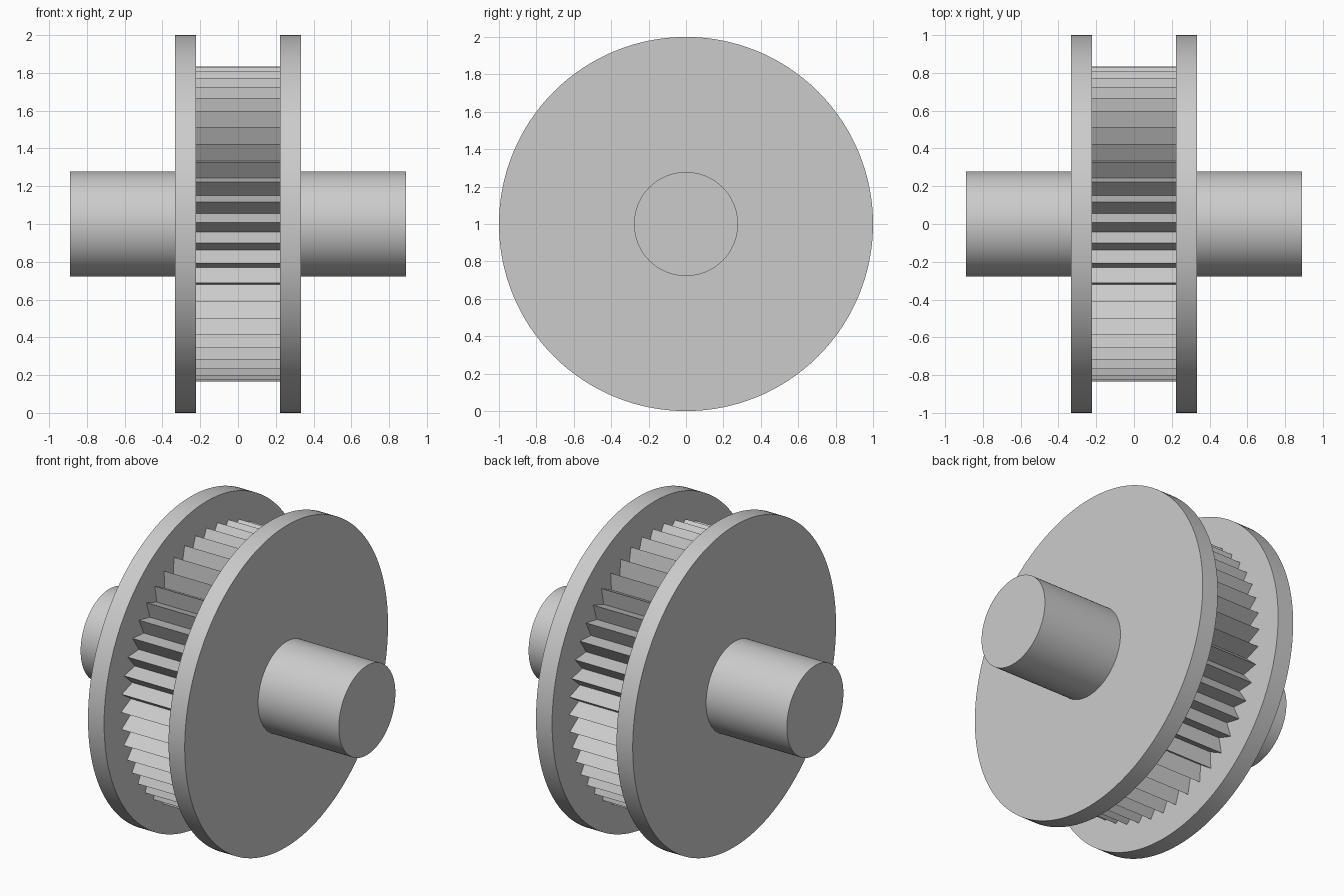
import bpy
import bmesh
from math import sin, cos, pi, radians

cube = bpy.data.objects.get("Cube")
if cube:
    bpy.data.objects.remove(cube, do_unlink=True)

GREY = (0.6, 0.6, 0.6, 1.0)
metal = bpy.data.materials.new("plain_grey")
metal.use_nodes = True
metal.diffuse_color = GREY
metal.node_tree.nodes["Principled BSDF"].inputs["Base Color"].default_value = GREY

AXIS_HEIGHT = 1.0
TEETH = 48
SEGMENTS = 128


def extrude_along_x(name, radii, x0, x1, phase=0.0, smooth=True):
    """Extrude a polar outline, one radius per equal angle step, from x0 to x1."""
    bm = bmesh.new()
    step = 2 * pi / len(radii)
    outline = [bm.verts.new((x0, -r * cos(phase + i * step), r * sin(phase + i * step)))
               for i, r in enumerate(radii)]
    cap = bm.faces.new(outline)
    ext = bmesh.ops.extrude_face_region(bm, geom=[cap], use_keep_orig=True)
    moved = [g for g in ext["geom"] if isinstance(g, bmesh.types.BMVert)]
    bmesh.ops.translate(bm, verts=moved, vec=(x1 - x0, 0, 0))
    bmesh.ops.recalc_face_normals(bm, faces=bm.faces)
    mesh = bpy.data.meshes.new(name)
    bm.to_mesh(mesh)
    bm.free()
    mesh.materials.append(metal)
    obj = bpy.data.objects.new(name, mesh)
    obj.location.z = AXIS_HEIGHT
    bpy.context.collection.objects.link(obj)
    if smooth:
        bpy.ops.object.select_all(action="DESELECT")
        obj.select_set(True)
        bpy.context.view_layer.objects.active = obj
        bpy.ops.object.shade_smooth_by_angle(angle=radians(30))
    return obj


# Toothed drum: alternating tip and root radii, ends sunk into the flanges
extrude_along_x("toothed_drum", [0.834, 0.738] * TEETH, -0.23, 0.23,
                phase=radians(0.55), smooth=False)

# Mirrored flanges and shaft stubs
for side, sign in (("left", 1), ("right", -1)):
    extrude_along_x(side + "_flange", [1.0] * SEGMENTS, sign * 0.222, sign * 0.333)
    extrude_along_x(side + "_shaft", [0.278] * SEGMENTS, sign * 0.31, sign * 0.889)
